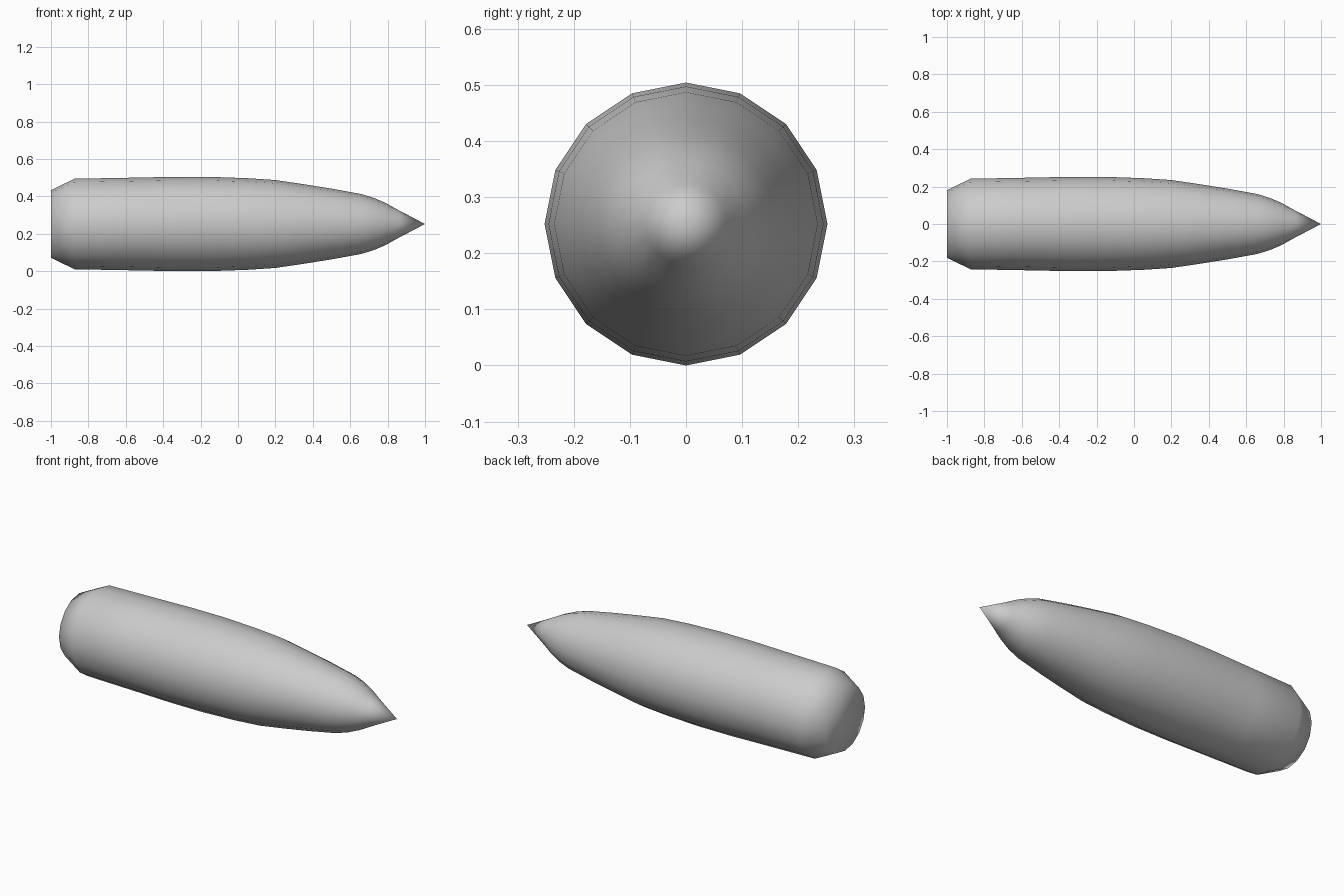
import bpy, bmesh
from math import sin, cos, pi

if "Cube" in bpy.data.objects:
    bpy.data.objects.remove(bpy.data.objects["Cube"])

SIDES = 16
CENTRE_Z = 0.252

# Side profile as (x, radius), from the tail to just before the tip
PROFILE = [(-1.0, 0.18), (-0.875, 0.242), (-0.6, 0.247), (-0.35, 0.252),
           (-0.15, 0.252), (0.05, 0.245), (0.2, 0.235), (0.35, 0.213),
           (0.5, 0.189), (0.66, 0.16), (0.73, 0.138), (0.79, 0.112), (0.86, 0.073)]

bm = bmesh.new()


def ring(x, r):
    return [bm.verts.new((x, r * sin(2 * pi * i / SIDES),
                          CENTRE_Z + r * cos(2 * pi * i / SIDES)))
            for i in range(SIDES)]


# Lathed body
rings = [ring(x, r) for x, r in PROFILE]
for a, b in zip(rings, rings[1:]):
    for i in range(SIDES):
        j = (i + 1) % SIDES
        bm.faces.new((a[i], a[j], b[j], b[i]))

# Pointed tip and flat base
tip = bm.verts.new((1.0, 0, CENTRE_Z))
for i in range(SIDES):
    bm.faces.new((rings[-1][i], rings[-1][(i + 1) % SIDES], tip))
bm.faces.new(rings[0])

bmesh.ops.recalc_face_normals(bm, faces=bm.faces)
for f in bm.faces:
    f.smooth = True
mesh = bpy.data.meshes.new("bullet_body")
bm.to_mesh(mesh)
bm.free()
body = bpy.data.objects.new("bullet_body", mesh)
bpy.context.collection.objects.link(body)
